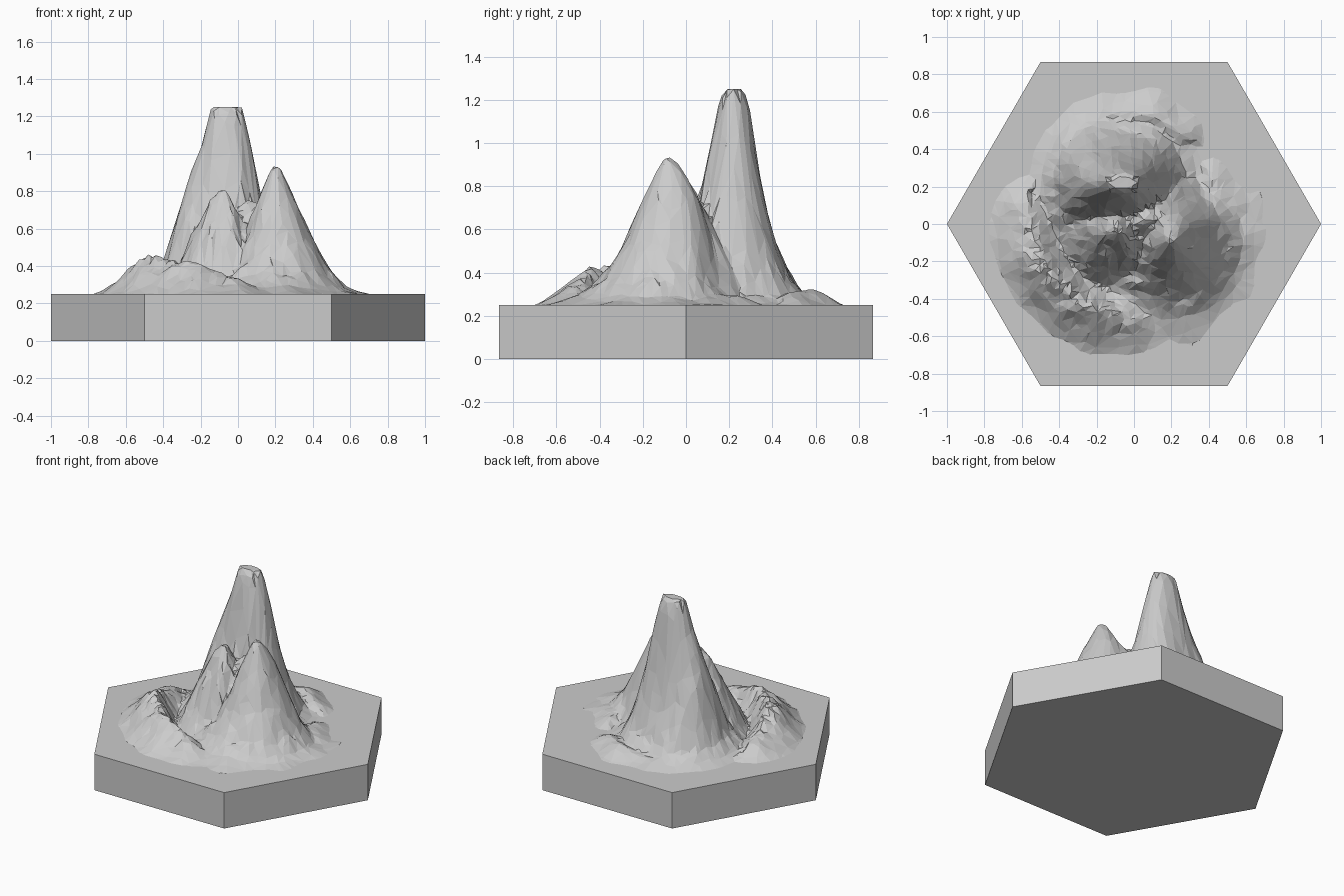
import bpy, bmesh, math, random
from mathutils import Vector, noise

if "Cube" in bpy.data.objects:
    bpy.data.objects.remove(bpy.data.objects["Cube"])

random.seed(4)
TOP = 0.25      # top of the base
SUNK = 0.238    # terrain level hidden inside the base


def interp(profile, d):
    """Height at distance d along a (distance, height) profile."""
    if d <= profile[0][0]:
        return profile[0][1]
    for (d0, z0), (d1, z1) in zip(profile, profile[1:]):
        if d <= d1:
            return z0 + (z1 - z0) * (d - d0) / (d1 - d0)
    return SUNK


def peak(x, y, cx, cy, east, north, west, south):
    """Peak with a different slope profile in each direction."""
    dx, dy = x - cx, y - cy
    d = math.hypot(dx, dy)
    c = dx * dx / (d * d + 1e-9)
    px = interp(east if dx > 0 else west, d)
    py = interp(north if dy > 0 else south, d)
    return c * px + (1 - c) * py


def ridge(x, y, crest, inner, outer):
    """Ridge along crest points (x, y, z), wider on the side away from centre."""
    best = SUNK
    p = Vector((x, y))
    for a, b in zip(crest, crest[1:]):
        pa, pb = Vector(a[:2]), Vector(b[:2])
        t = max(0, min(1, (p - pa).dot(pb - pa) / (pb - pa).length_squared))
        q = pa.lerp(pb, t)
        w = outer if p.length > q.length else inner
        d = (p - q).length / w
        if d < 1:
            fall = 0.5 * (1 - d) + 0.25 * (1 + math.cos(math.pi * d))
            best = max(best, SUNK + (a[2] + (b[2] - a[2]) * t - SUNK) * fall)
    return best


MAIN = dict(
    east=[(.08, 1.25), (.13, 1.06), (.18, .8), (.26, .48), (.33, .3), (.4, .26), (.5, SUNK)],
    north=[(.045, 1.25), (.075, 1.15), (.11, .92), (.15, .7), (.2, .52), (.27, .37), (.35, .28), (.5, SUNK)],
    west=[(.08, 1.25), (.14, 1.03), (.2, .85), (.25, .73), (.31, .51), (.36, .36), (.43, .28), (.53, SUNK)],
    south=[(.045, 1.25), (.075, 1.15), (.12, .92), (.17, .7), (.24, .5), (.36, .32), (.5, SUNK)])
SECOND = dict(
    east=[(.02, .93), (.10, .76), (.2, .55), (.3, .375), (.38, .28), (.44, .26), (.55, SUNK)],
    north=[(.03, .92), (.08, .85), (.14, .74), (.19, .58), (.24, .4), (.28, .28), (.38, SUNK)],
    west=[(.02, .93), (.08, .8), (.17, .55), (.28, .36), (.38, .27), (.5, SUNK)],
    south=[(.03, .92), (.12, .74), (.22, .52), (.32, .365), (.42, .285), (.58, SUNK)])
SPUR = [(-.1, -.03, .8), (-.07, -.03, .81), (0, .0, .7), (.08, .03, .78), (.12, .03, .77)]
FOOTHILL = [(-.57, .06, .33), (-.51, -.17, .43), (-.44, -.28, .46), (-.33, -.4, .41),
            (-.2, -.46, .41), (-.05, -.49, .35), (.08, -.5, .28), (.2, -.5, .25)]
BACK_RISE = [(.25, .48, .31), (.1, .58, .31), (-.15, .58, .29), (-.38, .42, .28)]
SIDE_RISE = [(.42, .22, .3), (.5, .08, .3), (.55, -.05, .27)]


def height(x, y):
    z = max(peak(x, y, -.06, .22, **MAIN),
            peak(x, y, .2, -.08, **SECOND),
            ridge(x, y, SPUR, .26, .33),
            ridge(x, y, FOOTHILL, .15, .25),
            ridge(x, y, BACK_RISE, .12, .18),
            ridge(x, y, SIDE_RISE, .12, .17))
    if z < SUNK + .002:
        return SUNK
    # crags: strongest on the inner slopes to the south-west
    rough = .02 * min(1, max(0, z - TOP) / .12)
    if math.hypot(x + .22, y + .1) < .36:
        rough *= 2.0
    if z > 1.0 or math.hypot(x - .2, y + .08) < .1:
        rough *= .3
    n = noise.noise(Vector((x * 14, y * 14, 0))) + .5 * noise.noise(Vector((x * 30, y * 30, 5)))
    edge = .018 * noise.noise(Vector((x * 5, y * 5, 9)))
    return max(SUNK, min(1.25, z + rough * n + edge))


# hexagonal base
bpy.ops.mesh.primitive_cylinder_add(vertices=6, radius=1, depth=TOP,
                                    location=(0, 0, TOP / 2))
base = bpy.context.object
base.name = "hexagonal_base"
base.rotation_euler.z = math.pi / 6   # corners on the x axis

# mountain terrain
N, R = 76, .8
step = 2 * R / N
bm = bmesh.new()
grid = []
for j in range(N + 1):
    row = []
    for i in range(N + 1):
        x = -R + i * step + random.uniform(-.3, .3) * step
        y = -R + j * step + random.uniform(-.3, .3) * step
        row.append(bm.verts.new((x, y, height(x, y))))
    grid.append(row)
for j in range(N):
    for i in range(N):
        a, b, c, d = grid[j][i], grid[j][i + 1], grid[j + 1][i + 1], grid[j + 1][i]
        for tri in ((a, b, c), (a, c, d)) if random.random() < .5 else ((a, b, d), (b, c, d)):
            if max(v.co.z for v in tri) > TOP - .005:
                bm.faces.new(tri)
bmesh.ops.delete(bm, geom=[v for v in bm.verts if not v.link_faces], context='VERTS')
mesh = bpy.data.meshes.new("mountain")
bm.to_mesh(mesh)
bm.free()
mountain = bpy.data.objects.new("mountain", mesh)
bpy.context.collection.objects.link(mountain)

# irregular low-poly facets
dec = mountain.modifiers.new("facets", 'DECIMATE')
dec.ratio = .28
